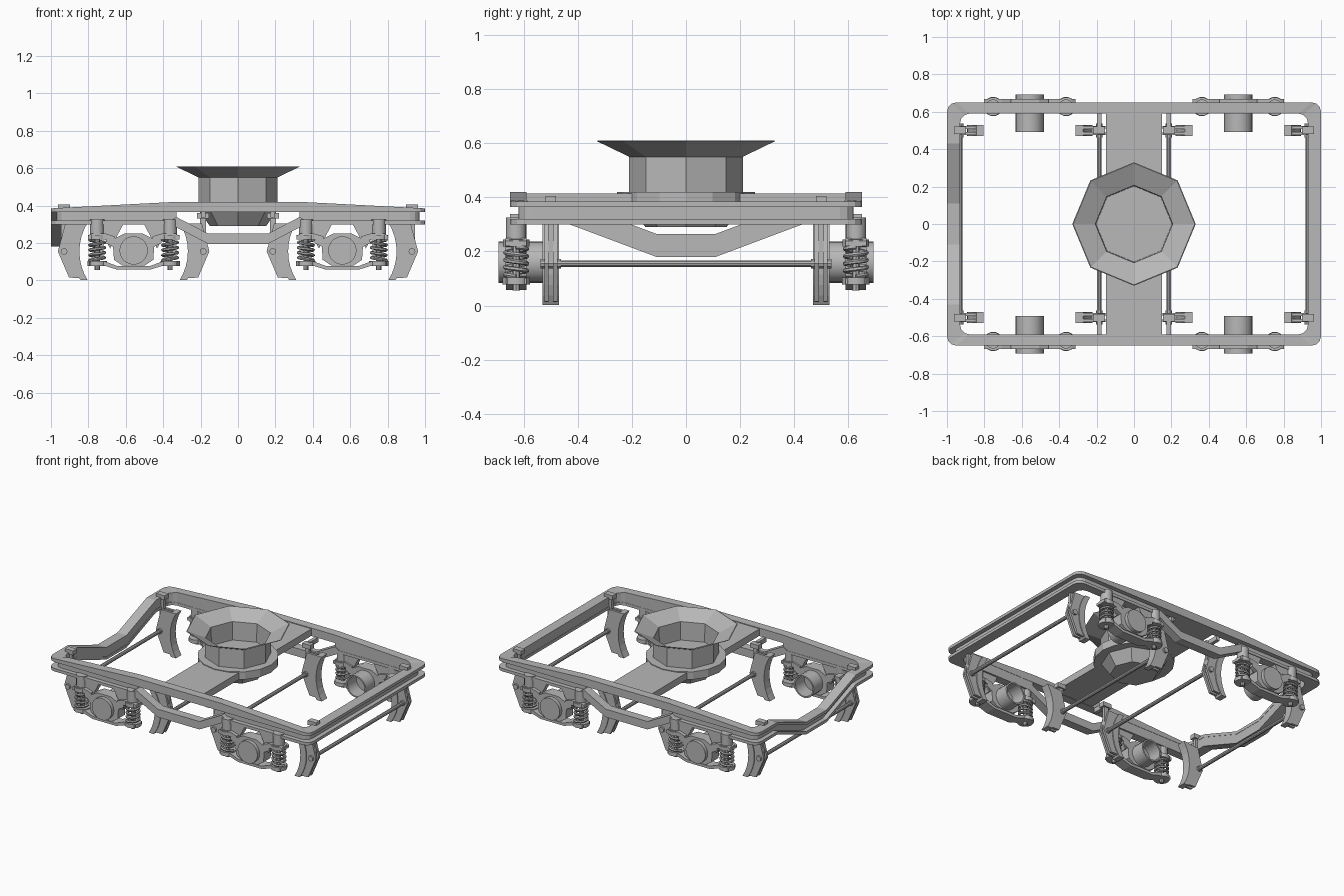
import bpy, bmesh, math
from mathutils import Matrix, Vector

if "Cube" in bpy.data.objects:
    bpy.data.objects.remove(bpy.data.objects["Cube"])

grey = bpy.data.materials.new("steel_grey")
grey.diffuse_color = (0.48, 0.48, 0.48, 1)
grey.use_nodes = True
grey.node_tree.nodes["Principled BSDF"].inputs["Base Color"].default_value = grey.diffuse_color


def finish(name, bm, mirror="", smooth=False):
    """Turn a bmesh into an object, mirrored over the centre planes."""
    bmesh.ops.recalc_face_normals(bm, faces=bm.faces[:])
    me = bpy.data.meshes.new(name)
    bm.to_mesh(me)
    bm.free()
    me.materials.append(grey)
    ob = bpy.data.objects.new(name, me)
    bpy.context.collection.objects.link(ob)
    if smooth:
        bpy.context.view_layer.objects.active = ob
        ob.select_set(True)
        bpy.ops.object.shade_smooth_by_angle(angle=math.radians(35))
        ob.select_set(False)
    if mirror:
        m = ob.modifiers.new("mirror", "MIRROR")
        m.use_axis = ("x" in mirror, "y" in mirror, False)
        m.use_mirror_merge = False
    return ob


def prism(name, pts, a, b, axis="y", mirror="xy"):
    """Extrude an outline: (x, z) along y, or (x, y) along z."""
    bm = bmesh.new()
    def put(p, t):
        return bm.verts.new((p[0], t, p[1]) if axis == "y" else (p[0], p[1], t))
    lo, hi = [put(p, a) for p in pts], [put(p, b) for p in pts]
    bm.faces.new(lo)
    bm.faces.new(hi)
    n = len(pts)
    for i in range(n):
        j = (i + 1) % n
        bm.faces.new((lo[i], lo[j], hi[j], hi[i]))
    return finish(name, bm, mirror)


def box(name, x0, x1, y0, y1, z0, z1, mirror="xy"):
    return prism(name, [(x0, z0), (x1, z0), (x1, z1), (x0, z1)], y0, y1, "y", mirror)


def lathe(name, profile, n, origin=(0, 0, 0), along_y=False, mirror="", smooth=False):
    """Revolve (radius, height) pairs around an axis through origin."""
    bm = bmesh.new()
    rows = []
    for r, h in profile:
        if r == 0:
            rows.append([bm.verts.new((0, 0, h))] * n)
        else:
            rows.append([bm.verts.new((r * math.cos(math.tau * i / n),
                                       r * math.sin(math.tau * i / n), h)) for i in range(n)])
    for p, q in zip(rows, rows[1:]):
        for i in range(n):
            j = (i + 1) % n
            bm.faces.new(list(dict.fromkeys((p[i], p[j], q[j], q[i]))))
    rot = Matrix.Rotation(-math.pi / 2, 4, "X") if along_y else Matrix()
    bm.transform(Matrix.Translation(Vector(origin)) @ rot)
    return finish(name, bm, mirror, smooth)


def cyl(name, c, r, h, n=14, along_y=False, mirror="xy"):
    return lathe(name, [(0, 0), (r, 0), (r, h), (0, h)], n, c, along_y, mirror, True)


# Rounded rectangular frame with a dropped end and dropped side trusses
def clamp(v):
    return max(0.0, min(1.0, v))


def path(hx, hy, r=0.05):
    ends, sides = (-0.43, -0.11, 0.11, 0.43), (0.36, 0.33, 0.16, -0.16, -0.33, -0.36)
    def arc(sx, sy, start):
        return [(sx * (hx - r) + r * math.cos(math.radians(start + a)),
                 sy * (hy - r) + r * math.sin(math.radians(start + a))) for a in (0, 30, 60, 90)]
    return ([(hx, y) for y in ends] + arc(1, 1, 0) + [(x, hy) for x in sides] + arc(-1, 1, 90)
            + [(-hx, -y) for y in ends] + arc(-1, -1, 180) + [(-x, -hy) for x in sides] + arc(1, -1, 270))


def dip(x, y):
    return -0.12 * clamp((0.43 - abs(y)) / 0.32) if x < -0.85 else 0.0


def truss(x, y):
    return -0.105 * clamp((0.36 - abs(x)) / 0.2) if abs(y) > 0.5 else 0.0


def frame_ring(name, outer, inner, low, high, gap=False):
    bm = bmesh.new()
    sections = []
    for o, i in zip(path(*outer), path(*inner)):
        sections.append([bm.verts.new((p[0], p[1], f(*p)))
                         for p, f in ((o, low), (o, high), (i, high), (i, low))])
    for k, a in enumerate(sections):
        b = sections[(k + 1) % len(sections)]
        mid = (a[0].co + b[0].co) / 2
        if gap and abs(mid.x) < 0.33 and abs(mid.y) > 0.5:
            continue
        for i in range(4):
            bm.faces.new((a[i], b[i], b[(i + 1) % 4], a[(i + 1) % 4]))
    return finish(name, bm)


frame_ring("frame_upper_flange", (1, 0.65), (0.93, 0.59),
           lambda x, y: 0.365 + dip(x, y),
           lambda x, y: 0.385 + 0.035 * clamp((1 - abs(x)) / 0.67) * (abs(y) > 0.585) + dip(x, y))
frame_ring("frame_lower_flange", (1, 0.65), (0.93, 0.59),
           lambda x, y: 0.30 + dip(x, y) + truss(x, y),
           lambda x, y: 0.32 + dip(x, y) + truss(x, y)
           + (0.035 * clamp((0.36 - abs(x)) / 0.03) if abs(y) > 0.5 else 0))
frame_ring("frame_web", (0.97, 0.62), (0.932, 0.592),
           lambda x, y: 0.31 + dip(x, y), lambda x, y: 0.375 + dip(x, y), True)

# Bolster with flared octagonal pivot bowl
box("bolster", -0.15, 0.15, -0.592, 0.592, 0.367, 0.415, "")
lathe("pivot_plate", [(0, 0.366), (0.255, 0.366), (0.255, 0.42), (0, 0.42)], 16)
lathe("pivot_bowl", [(0, 0.29), (0.15, 0.29), (0.205, 0.366), (0.21, 0.42), (0.21, 0.55),
                     (0.33, 0.608), (0.325, 0.61), (0.207, 0.556), (0.203, 0.43), (0, 0.43)], 8)

# Axle boxes: hollow bearing, saddle, pedestal horns
AX, AZ, SY = 0.558, 0.16, 0.628
lathe("axle_bearing", [(0, 0.10), (0.066, 0.10), (0.066, 0), (0.076, 0), (0.076, 0.2), (0, 0.2)],
      20, (AX, 0.493, AZ), True, "xy", True)


def both(pts):
    """Outline symmetric about the axle centre."""
    return [(AX + x, z) for x, z in pts] + [(AX - x, z) for x, z in reversed(pts)]


prism("axle_box_saddle", both([(0.05, 0.25), (0.10, 0.225), (0.145, 0.235), (0.15, 0.20),
                              (0.11, 0.18), (0.105, 0.11), (0.06, 0.08)]), 0.59, 0.668)
for s in (-1, 1):
    prism("pedestal_horn", [(AX + s * x, z) for x, z in
                            ((0.05, 0.31), (0.17, 0.31), (0.17, 0.25), (0.125, 0.17), (0.085, 0.245))],
          0.602, 0.645)


def stadium(half, r):
    pts = []
    for s, start in ((1, -90), (-1, 90)):
        pts += [(AX + s * (half - r) + r * math.cos(math.radians(start + a)),
                 SY + r * math.sin(math.radians(start + a))) for a in range(0, 181, 30)]
    return pts


# Suspension: equaliser bar, spring seats, pots, coils
prism("equaliser_bar", both([(0.235, 0.10), (0.235, 0.08), (0.16, 0.08), (0.09, 0.058)])
      [:4] + [(AX - x, z) for x, z in ((0.09, 0.058), (0.16, 0.08), (0.235, 0.08), (0.235, 0.10),
                                       (0.15, 0.10), (0.085, 0.076))]
      + [(AX + 0.085, 0.076), (AX + 0.15, 0.10)], 0.59, 0.666)
for s in (-1, 1):
    sx = AX + s * 0.195
    cyl("spring_seat", (sx, SY, 0.078), 0.052, 0.026)
    cyl("spring_cap", (sx, SY, 0.218), 0.05, 0.026)
    cyl("spring_pot", (sx, SY, 0.24), 0.038, 0.085)
    cyl("spring_rod", (sx, SY, 0.056), 0.014, 0.18, 8)
    prism("cap_arm", [(AX + s * x, z) for x, z in
                      ((0.245, 0.238), (0.225, 0.25), (0.15, 0.25), (0.10, 0.235),
                       (0.10, 0.205), (0.15, 0.218), (0.245, 0.22))], 0.59, 0.668)
    turns, per = 4, 12
    cu = bpy.data.curves.new("coil_path", "CURVE")
    cu.dimensions = "3D"
    cu.bevel_depth = 0.0085
    cu.bevel_resolution = 1
    sp = cu.splines.new("POLY")
    sp.points.add(turns * per)
    for i, p in enumerate(sp.points):
        t = math.tau * i / per
        p.co = (sx + 0.04 * math.cos(t), SY + 0.04 * math.sin(t), 0.108 + 0.108 * i / (turns * per), 1)
    tmp = bpy.data.objects.new("coil_path", cu)
    bpy.context.collection.objects.link(tmp)
    bpy.context.view_layer.update()
    bm = bmesh.new()
    bm.from_mesh(tmp.to_mesh())
    tmp.to_mesh_clear()
    bpy.data.objects.remove(tmp)
    finish("coil_spring", bm, "xy", True)

# Brakes: curved shoes either side of each wheel, hangers and cross rods
for s in (-1, 1):
    arc = [math.radians(a) for a in range(-32, 33, 8)]
    rim = ([(AX + s * 0.29 * math.cos(a), 0.155 + 0.29 * math.sin(a)) for a in arc]
           + [(AX + s * 0.335 * math.cos(a), 0.155 + 0.29 * math.sin(a)) for a in reversed(arc)])
    prism("brake_shoe", rim, 0.47, 0.53)
    back = [(AX + s * x, z) for x, z in ((0.28, 0.012), (0.345, 0.015), (0.405, 0.155), (0.365, 0.305),
                                         (0.28, 0.305), (0.325, 0.22), (0.325, 0.09))]
    for y in (0.476, 0.508):
        prism("shoe_bracket", back, y, y + 0.016)
    rx = AX + s * 0.372
    cyl("bracket_bolt", (rx, 0.462, 0.155), 0.018, 0.076, 10, True)
    cyl("cross_rod", (rx, -0.49, 0.155), 0.013, 0.98, 10, True, "x")
    # hanger links up to the frame
    top = 0.405 if s > 0 else 0.36
    box("hanger_link", rx - 0.016, rx + 0.016, 0.49, 0.51, 0.155, top)
    box("hanger_block", rx - 0.032, rx + 0.032, 0.48, 0.52, top - 0.03, top)
    if s < 0:
        box("hanger_arm", rx - 0.012, rx + 0.012, 0.51, 0.60, 0.335, 0.367)
